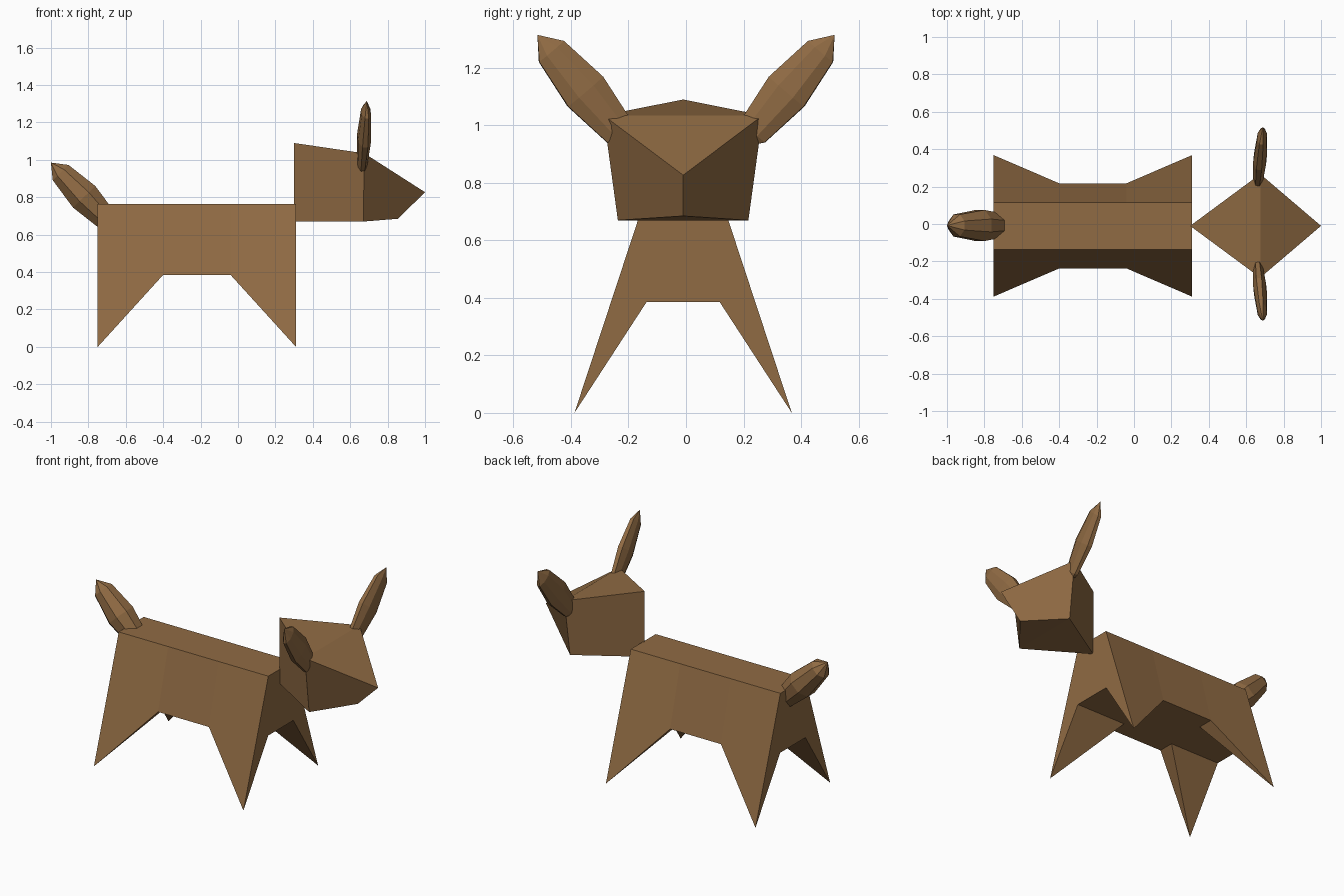
import bpy, bmesh, math
from mathutils import Matrix, Vector

if "Cube" in bpy.data.objects:
    bpy.data.objects.remove(bpy.data.objects["Cube"])

brown = bpy.data.materials.new("brown fur")
brown.diffuse_color = (0.28, 0.147, 0.057, 1)
brown.use_nodes = True
brown.node_tree.nodes["Principled BSDF"].inputs["Base Color"].default_value = brown.diffuse_color
YC = -0.01  # body and head centre line


def finish(bm, name):
    bmesh.ops.recalc_face_normals(bm, faces=bm.faces[:])
    me = bpy.data.meshes.new(name)
    bm.to_mesh(me)
    bm.free()
    me.materials.append(brown)
    ob = bpy.data.objects.new(name, me)
    bpy.context.collection.objects.link(ob)
    return ob


# Body with four pointed legs: a 4x4 bottom grid whose corners are pulled down
bm = bmesh.new()
xs = [-0.75, -0.40, -0.04, 0.31]
top, bot = [], []
for i, x in enumerate(xs):
    end = i in (0, 3)
    top.append([bm.verts.new((x, YC + s * 0.126, 0.765)) for s in (-1, 1)])
    outer, z = (0.378, 0) if end else (0.2275, 0.385)
    bot.append([bm.verts.new((x, YC + y, h)) for y, h in
                ((-outer, z), (-0.1275, 0.385), (0.1275, 0.385), (outer, z))])
for i in range(3):
    bm.faces.new((top[i][0], top[i + 1][0], top[i + 1][1], top[i][1]))
    for s, o in ((0, 0), (1, 3)):                       # flanks
        bm.faces.new((top[i][s], top[i + 1][s], bot[i + 1][o], bot[i][o]))
    bm.faces.new((bot[i][1], bot[i + 1][1], bot[i + 1][2], bot[i][2]))
    for o, n in ((0, 1), (3, 2)):                       # leg undersides
        if i == 1:
            bm.faces.new((bot[1][o], bot[2][o], bot[2][n], bot[1][n]))
        else:
            e, m = (0, 1) if i == 0 else (3, 2)
            bm.faces.new((bot[e][o], bot[e][n], bot[m][n]))
            bm.faces.new((bot[e][o], bot[m][n], bot[m][o]))
for i in (0, 3):                                        # chest and rump
    for s, a, b in ((0, 0, 1), (1, 3, 2)):
        bm.faces.new((top[i][s], bot[i][a], bot[i][b]))
    bm.faces.new((top[i][0], bot[i][1], bot[i][2], top[i][1]))
finish(bm, "body_with_legs")

# Head: diamond-plan block with a sloping muzzle
bm = bmesh.new()
up = [bm.verts.new(p) for p in ((0.30, YC, 1.09), (0.675, YC - 0.277, 1.035),
                                (1.0, YC, 0.827), (0.675, YC + 0.277, 1.035))]
lo = [bm.verts.new(p) for p in ((0.30, YC, 0.67), (0.67, YC - 0.227, 0.67),
                                (0.855, YC, 0.685), (0.67, YC + 0.227, 0.67))]
for i in range(4):
    j = (i + 1) % 4
    bm.faces.new((up[i], up[j], lo[j], lo[i]))
for ring in (up, lo):
    bm.faces.new((ring[0], ring[1], ring[3]))
    bm.faces.new((ring[1], ring[2], ring[3]))
finish(bm, "head")


def spindle(name, centre, axis, side, half_len, wide, thin):
    """Low-poly ellipsoid along axis; 'wide' radius along side, 'thin' across."""
    bm = bmesh.new()
    bmesh.ops.create_uvsphere(bm, u_segments=8, v_segments=4, radius=1)
    bm.transform(Matrix.Rotation(math.pi / 8, 4, 'Z'))
    w = Vector(axis).normalized()
    u = Vector(side)
    u = (u - w * u.dot(w)).normalized()
    v = w.cross(u)
    k = 1 / math.cos(math.pi / 8)
    basis = Matrix((u * wide * k, v * thin * k, w * half_len)).transposed().to_4x4()
    bm.transform(Matrix.Translation(centre) @ basis)
    return finish(bm, name)


# Tail
spindle("tail", (-0.8225, -0.008, 0.8025), (-0.1775, 0, 0.1825), (0, 1, 0),
        0.255, 0.083, 0.083)

# Ears, mirrored across the centre line
for s, name in ((1, "back_ear"), (-1, "front_ear")):
    spindle(name, (0.674, s * 0.35, 1.1175), (0.015, s * 0.167, 0.1975),
            (0.012, s * 0.12, -0.105), 0.259, 0.08, 0.035)
